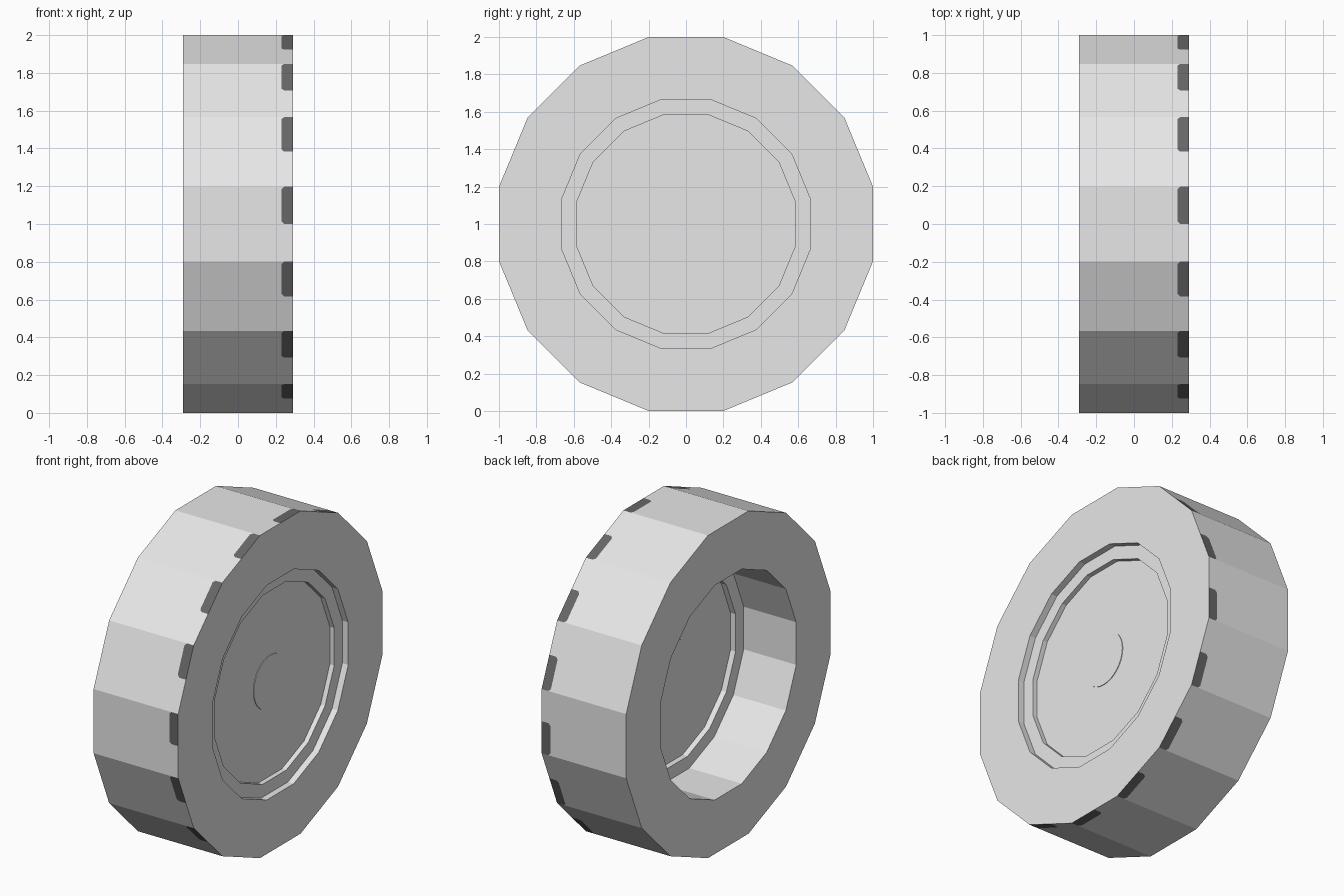
import bpy, bmesh, math
from mathutils import Vector

if "Cube" in bpy.data.objects:
    bpy.data.objects.remove(bpy.data.objects["Cube"])

SIDES = 16
CZ = 1.0                      # axle height
HALF = 0.29                   # half width of the tyre
K = 1 / math.cos(math.pi / SIDES)   # flat radius -> corner radius


def material(name, v):
    m = bpy.data.materials.new(name)
    m.diffuse_color = (v, v, v, 1)
    m.use_nodes = True
    m.node_tree.nodes["Principled BSDF"].inputs["Base Color"].default_value = m.diffuse_color
    return m


GREY = material("light_grey", 0.8)
DARK = material("dark_grey", 0.135)


def ring_point(x, flat_r, i):
    a = (i - 0.5) * 2 * math.pi / SIDES
    return Vector((x, flat_r * K * math.cos(a), CZ + flat_r * K * math.sin(a)))


def face(bm, pts, mat=0):
    f = bm.faces.new([bm.verts.new(p) for p in pts])
    f.material_index = mat


def lathe(bm, profile):
    """Sweep (x, flat radius) points round the axle; radius 0 closes the end."""
    for (x0, r0), (x1, r1) in zip(profile, profile[1:]):
        if r0 == 0 or r1 == 0:
            x, r = (x1, r1) if r0 == 0 else (x0, r0)
            face(bm, [ring_point(x, r, i) for i in range(SIDES)])
            continue
        for i in range(SIDES):
            face(bm, [ring_point(x0, r0, i), ring_point(x1, r1, i),
                      ring_point(x1, r1, i + 1), ring_point(x0, r0, i + 1)])


def finish(bm, name, mats):
    bmesh.ops.remove_doubles(bm, verts=bm.verts, dist=1e-5)
    bmesh.ops.recalc_face_normals(bm, faces=bm.faces)
    me = bpy.data.meshes.new(name)
    bm.to_mesh(me)
    bm.free()
    for m in mats:
        me.materials.append(m)
    ob = bpy.data.objects.new(name, me)
    bpy.context.collection.objects.link(ob)
    return ob


# Tyre: side walls, bore, and a tread with a dark mark cut into each flat
bm = bmesh.new()
lathe(bm, [(HALF, 1.0), (HALF, 0.665), (-HALF, 0.665), (-HALF, 1.0)])
MARK_X, CUT = 0.23, 0.014
for i in range(SIDES):
    def at(x, t):
        return ring_point(x, 1.0, i).lerp(ring_point(x, 1.0, i + 1), t)
    c = CUT / 0.398
    mark = [at(HALF, 0), at(MARK_X + CUT, 0), at(MARK_X, c),
            at(MARK_X, 0.5 - c), at(MARK_X + CUT, 0.5), at(HALF, 0.5)]
    face(bm, mark, 1)
    face(bm, mark[1:] + [at(HALF, 1), at(MARK_X + CUT, 1),
                         at(-HALF, 1), at(-HALF, 0)])
finish(bm, "tyre", [GREY, DARK])

# Wheel disc: stepped rim on both faces
bm = bmesh.new()
lathe(bm, [(0.22, 0), (0.22, 0.585), (0.25, 0.585), (0.25, 0.665),
           (0.07, 0.665), (0.07, 0.585), (0.105, 0.585), (0.105, 0)])
finish(bm, "wheel_disc", [GREY])

# Hub cap: round boss barely standing out of both faces of the disc
bpy.ops.mesh.primitive_cylinder_add(vertices=32, radius=0.165, depth=0.123,
                                    location=(0.1625, 0, CZ),
                                    rotation=(0, math.pi / 2, 0))
hub = bpy.context.object
hub.name = "hub_cap"
hub.data.materials.append(GREY)
bpy.ops.object.shade_smooth_by_angle(angle=math.radians(30))
